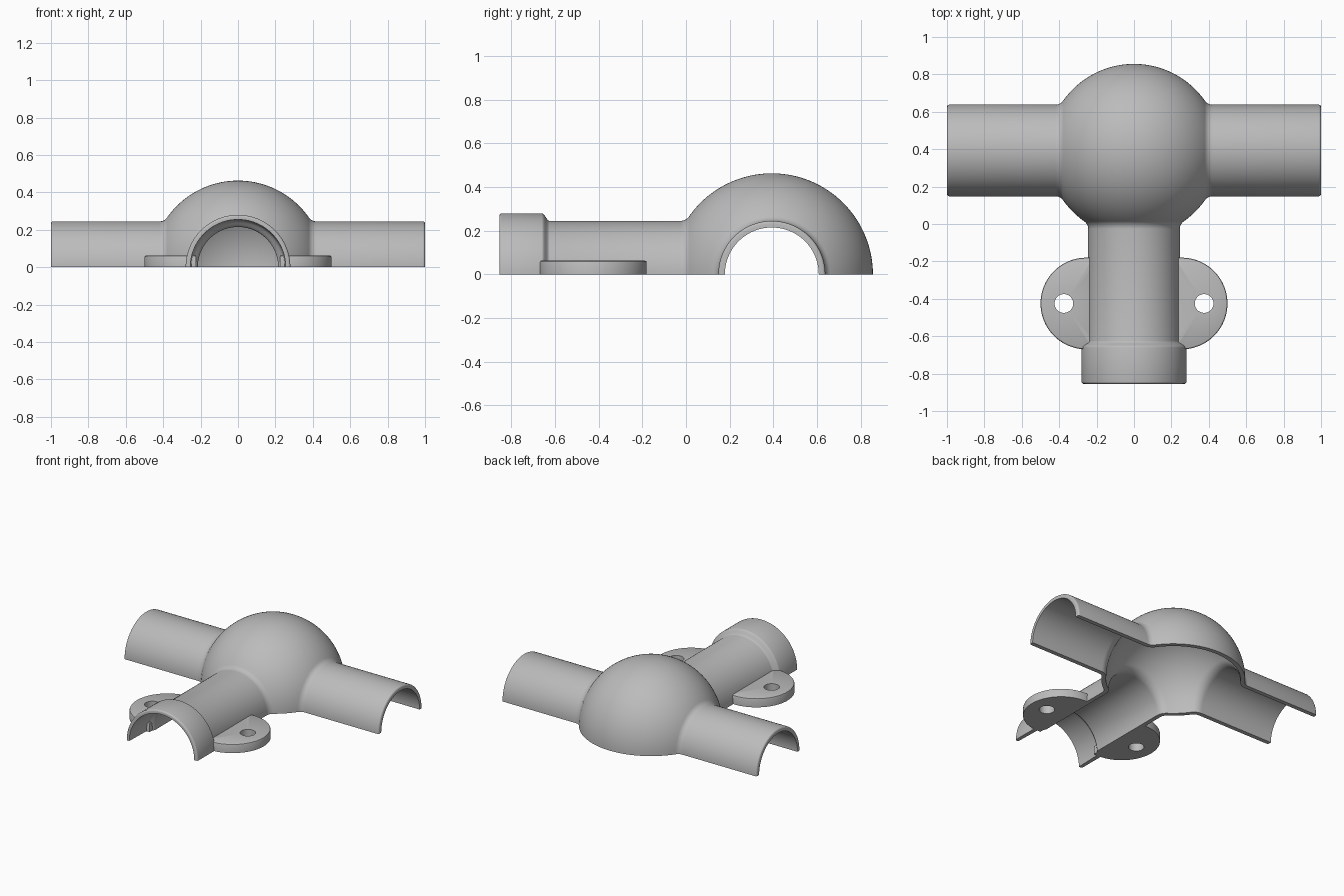
import bpy, bmesh, math
from mathutils import Vector

if "Cube" in bpy.data.objects:
    bpy.data.objects.remove(bpy.data.objects["Cube"])

C = Vector((0, 0.393, 0))            # centre of the dome
R, r, T, F = 0.463, 0.245, 0.03, 0.05   # dome, pipe, wall, outer fillet
FA = math.sqrt((R + F) ** 2 - (r + F) ** 2)   # fillet centre along the pipe
CUT = FA * R / (R + F)               # where the fillet meets the dome

grey = bpy.data.materials.new("grey")
grey.diffuse_color = (0.5, 0.5, 0.5, 1)
grey.use_nodes = True
grey.node_tree.nodes["Principled BSDF"].inputs["Base Color"].default_value = grey.diffuse_color


def finish(name, bm):
    bmesh.ops.recalc_face_normals(bm, faces=bm.faces)
    me = bpy.data.meshes.new(name)
    bm.to_mesh(me)
    bm.free()
    me.materials.append(grey)
    ob = bpy.data.objects.new(name, me)
    bpy.context.collection.objects.link(ob)
    bpy.ops.object.select_all(action='DESELECT')
    ob.select_set(True)
    bpy.context.view_layer.objects.active = ob
    bpy.ops.object.shade_smooth_by_angle(angle=math.radians(35))


def fillet(f, n=10):
    """Arc from the dome to the pipe, as (axial, radial) points."""
    a0 = math.atan2(-(r + F), -FA) + 2 * math.pi
    a1 = 1.5 * math.pi
    return [(FA + f * math.cos(a0 + (a1 - a0) * i / n),
             r + F + f * math.sin(a0 + (a1 - a0) * i / n)) for i in range(n + 1)]


def smooth_step(a0, r0, a1, r1, n=8):
    return [(a0 + (a1 - a0) * i / n,
             r0 + (r1 - r0) * (0.5 - 0.5 * math.cos(math.pi * i / n))) for i in range(n + 1)]


def rounded_end(a, rad, b=0.012, n=4):
    return [(a - b + b * math.sin(t * math.pi / 2 / n),
             rad - b + b * math.cos(t * math.pi / 2 / n)) for t in range(n + 1)]


def arm(name, direction, outer_inner, segs=56):
    """Half-revolved pipe shell from a wall profile."""
    d, z = Vector(direction), Vector((0, 0, 1))
    s = d.cross(z)
    prof = fillet(F) + outer_inner + fillet(F + T)[::-1]
    bm = bmesh.new()
    rows = []
    for j in range(segs + 1):
        t = math.pi * j / segs
        rows.append([bm.verts.new(C + d * a + (s * math.cos(t) + z * math.sin(t)) * q)
                     for a, q in prof])
    for p, q in zip(rows, rows[1:]):
        for i in range(len(prof) - 1):
            bm.faces.new((p[i], p[i + 1], q[i + 1], q[i]))
    bm.faces.new(rows[0])
    bm.faces.new(rows[-1])
    finish(name, bm)


# dome shell: half sphere trimmed at the three pipes, with an inner copy
bm = bmesh.new()
bmesh.ops.create_uvsphere(bm, u_segments=128, v_segments=64, radius=R)
for co, no in (((0, 0, 0), (0, 0, -1)), ((CUT, 0, 0), (1, 0, 0)),
               ((-CUT, 0, 0), (-1, 0, 0)), ((0, -CUT, 0), (0, -1, 0))):
    bmesh.ops.bisect_plane(bm, geom=bm.verts[:] + bm.edges[:] + bm.faces[:], dist=1e-5,
                           plane_co=co, plane_no=no, clear_outer=True)
outer_faces = bm.faces[:]
rim = [e for e in bm.edges if e.is_boundary and all(abs(v.co.z) < 1e-4 for v in e.verts)]
inner = {v: bm.verts.new(v.co * (R - T) / R) for v in bm.verts[:]}
for f in outer_faces:
    bm.faces.new([inner[v] for v in reversed(f.verts)])
for e in rim:
    u, v = e.verts
    bm.faces.new((u, v, inner[v], inner[u]))
bmesh.ops.translate(bm, verts=bm.verts[:], vec=C)
finish("dome", bm)

# side pipes
for name, sx in (("left_pipe", -1), ("right_pipe", 1)):
    arm(name, (sx, 0, 0), rounded_end(1.0, r) + [(1.0, r - T)])

# front pipe with a wider socket at its end
E = 0.855 + C.y
arm("front_pipe", (0, -1, 0),
    smooth_step(E - 0.23, r, E - 0.195, 0.28) + rounded_end(E, 0.28)
    + [(E, 0.255)] + smooth_step(E - 0.185, 0.25, E - 0.235, r - T))

# mounting lugs: half-round plates with a screw hole
LY, LR, LX, IN = -0.425, 0.245, 0.255, 0.225
for name, sx in (("left_lug", -1), ("right_lug", 1)):
    h = Vector((0.375, LY))
    out = [Vector((LX + LR * math.cos(t), LY + LR * math.sin(t)))
           for t in (math.pi * (i / 40 - 0.5) for i in range(41))]
    out += [Vector((IN, LY + LR - 2 * LR * i / 24)) for i in range(25)]
    hole = [h + (p - h).normalized() * 0.05 for p in out]
    inset = [p + (h - p).normalized() * 0.01 for p in out]
    mid = [p + (h - p).normalized() * 0.003 for p in out]
    bm = bmesh.new()
    rings = [[bm.verts.new((sx * p.x, p.y, z)) for p in ring] for ring, z in
             ((out, 0), (out, 0.053), (mid, 0.06), (inset, 0.063), (hole, 0.063), (hole, 0))]
    n = len(out)
    for a, b in zip(rings, rings[1:] + rings[:1]):
        for i in range(n):
            k = (i + 1) % n
            bm.faces.new((a[i], a[k], b[k], b[i]))
    finish(name, bm)
